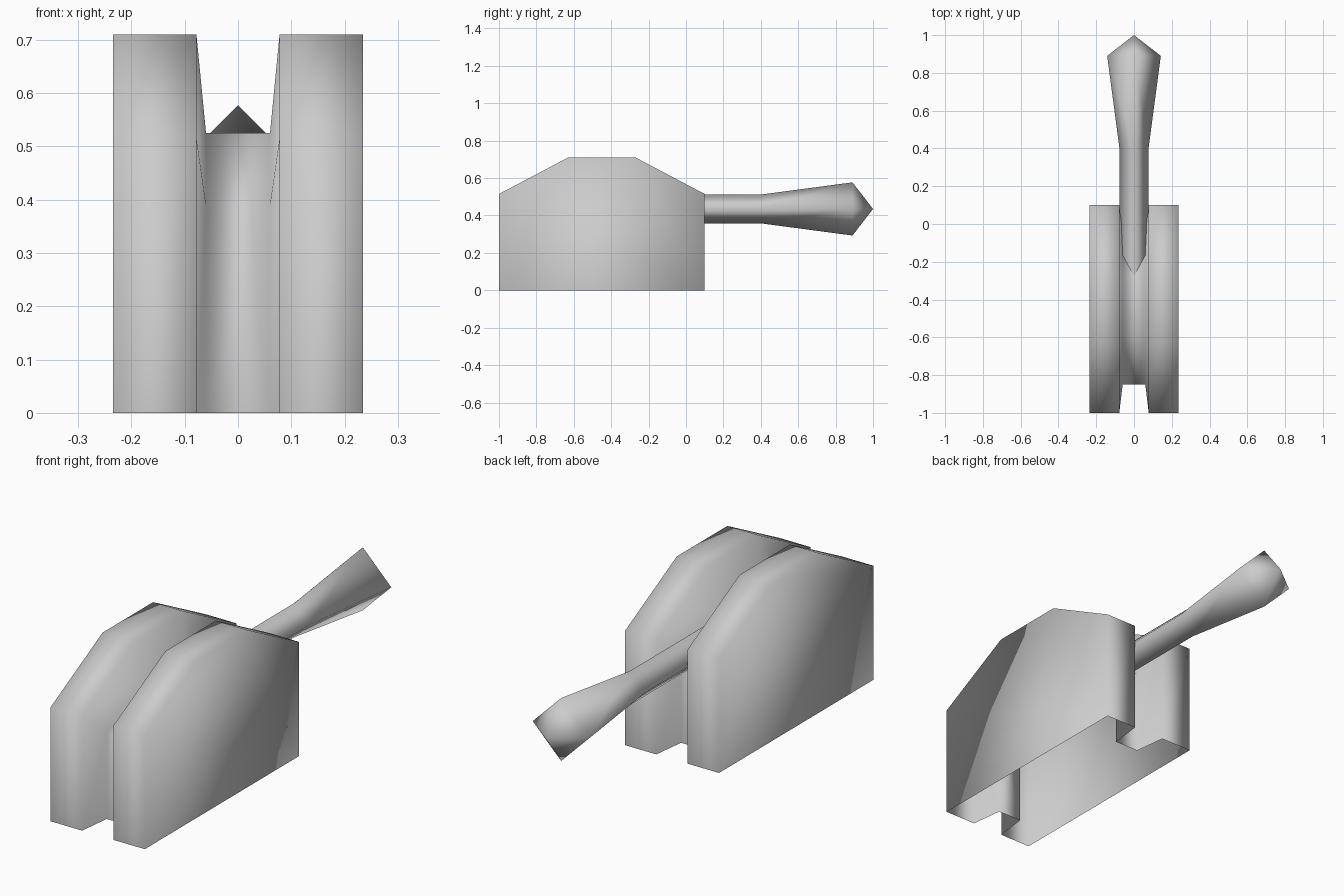
import bpy, bmesh, math

cube = bpy.data.objects.get("Cube")
if cube:
    bpy.data.objects.remove(cube, do_unlink=True)

grey = bpy.data.materials.new("plain grey")
grey.use_nodes = True
colour = (0.6, 0.6, 0.6, 1)
grey.diffuse_color = colour
grey.node_tree.nodes["Principled BSDF"].inputs["Base Color"].default_value = colour

MID_Y = -0.45      # middle of the body
AXIS_Z = 0.435     # height of the handle axis


def finish(name, bm):
    bmesh.ops.recalc_face_normals(bm, faces=bm.faces)
    for face in bm.faces:
        face.smooth = True
    mesh = bpy.data.meshes.new(name)
    bm.to_mesh(mesh)
    bm.free()
    mesh.materials.append(grey)
    obj = bpy.data.objects.new(name, mesh)
    bpy.context.collection.objects.link(obj)
    return obj


def bridge(bm, a, b, closed):
    count = len(a) if closed else len(a) - 1
    for i in range(count):
        j = (i + 1) % len(a)
        bm.faces.new((a[i], a[j], b[j], b[i]))


def arch(half):
    """Mirror half a side profile of (distance from middle, height)."""
    front = [(MID_Y - d, z) for d, z in half]
    back = [(MID_Y + d, z) for d, z in reversed(half)]
    return front + back


# Body: two cheeks joined by a narrower core, open underneath
cheek = arch([(0.55, 0), (0.55, 0.515), (0.18, 0.71)])
core = arch([(0.40, 0), (0.40, 0.39), (0.15, 0.525)])
sections = [(-0.235, cheek), (-0.078, cheek), (-0.06, core),
            (0.06, core), (0.078, cheek), (0.235, cheek)]
bm = bmesh.new()
loops = [[bm.verts.new((x, y, z)) for y, z in outline] for x, outline in sections]
for a, b in zip(loops, loops[1:]):
    bridge(bm, a, b, closed=False)
bm.faces.new(loops[0])
bm.faces.new(loops[-1])
finish("grooved_body", bm)

# Handle: four-sided bar that flares and ends in a point
bm = bmesh.new()
rings = []
for y, r in [(-0.3, 0.077), (0.4, 0.077), (0.89, 0.142)]:
    angles = [math.pi / 2 * k for k in range(4)]
    rings.append([bm.verts.new((r * math.cos(t), y, AXIS_Z + r * math.sin(t)))
                  for t in angles])
for a, b in zip(rings, rings[1:]):
    bridge(bm, a, b, closed=True)
tip = bm.verts.new((0, 1, AXIS_Z))
for i in range(4):
    bm.faces.new((rings[-1][i], rings[-1][(i + 1) % 4], tip))
finish("handle", bm)
